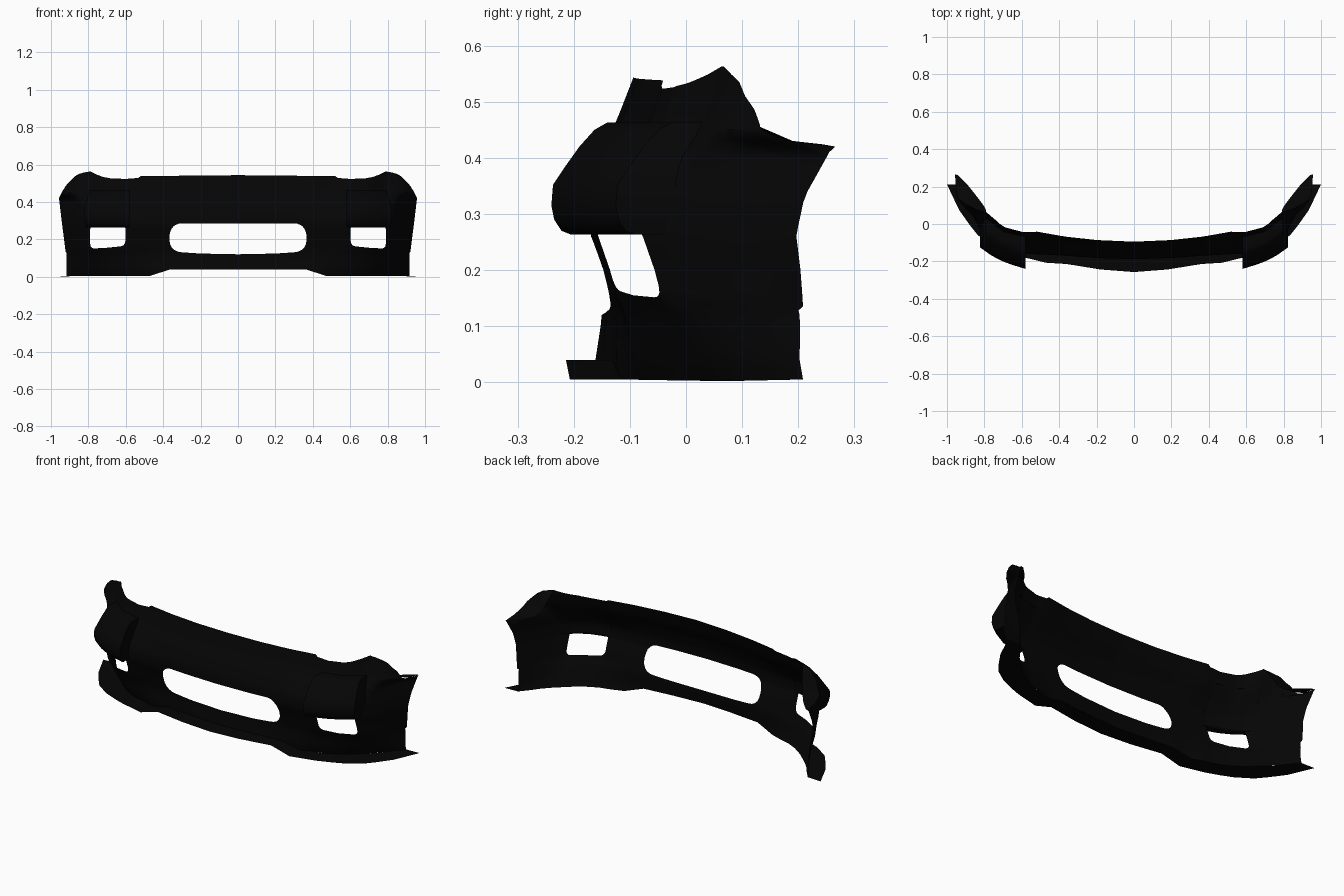
import bpy, bmesh, math
from mathutils import Vector

if "Cube" in bpy.data.objects:
    bpy.data.objects.remove(bpy.data.objects["Cube"])

black = bpy.data.materials.new("satin black")
black.diffuse_color = (0.0016, 0.0016, 0.0016, 1)
black.use_nodes = True
black.node_tree.nodes["Principled BSDF"].inputs["Base Color"].default_value = black.diffuse_color


def lerp(table, v):
    """Piecewise linear lookup in a list of (key, value)."""
    if v <= table[0][0]:
        return table[0][1]
    for (a, fa), (b, fb) in zip(table, table[1:]):
        if v <= b:
            return fa + (fb - fa) * (v - a) / (b - a)
    return table[-1][1]


# Centre profile (z, y) and how far the skin sweeps back (x, dy), low and high
PROFILE = [(0, -.165), (.04, -.165), (.115, -.151), (.15, -.153), (.2, -.166), (.263, -.188),
           (.33, -.188), (.4, -.163), (.463, -.125), (.54, -.095), (.57, -.09)]
SWEEP_LOW = [(0, 0), (.2, .006), (.37, .019), (.6, .03), (.7, .06), (.79, .11), (.83, .17),
             (.87, .245), (.92, .355), (.93, .37), (.95, .405), (.957, .417)]
SWEEP_HIGH = [(0, 0), (.2, .009), (.37, .028), (.52, .055), (.6, .06), (.7, .085), (.79, .155),
              (.85, .172), (.9, .212), (.94, .262), (.952, .295), (.957, .417)]
# Extra tuck of the skin towards its bottom edge
TUCK = [(0, .005), (.36, .02), (.45, .025), (.55, .055), (.666, .078), (.79, .12), (.87, .075),
        (.917, .026)]


def skin_y(x, z):
    start = .3 if x < .8 else .3 + min((x - .8) / .08, 1) * .1
    t = min(max((z - start) / (.45 - start), 0), 1)
    t = t * t * (3 - 2 * t)
    foot = lerp(TUCK, x) * max(0, 1 - z / .15)
    return lerp(PROFILE, z) + (1 - t) * lerp(SWEEP_LOW, x) + t * lerp(SWEEP_HIGH, x) + foot


def finish(name, bm):
    bmesh.ops.remove_doubles(bm, verts=bm.verts, dist=1e-5)
    bmesh.ops.recalc_face_normals(bm, faces=bm.faces)
    me = bpy.data.meshes.new(name)
    bm.to_mesh(me)
    bm.free()
    me.materials.append(black)
    ob = bpy.data.objects.new(name, me)
    bpy.context.collection.objects.link(ob)
    mod = ob.modifiers.new("mirror", 'MIRROR')
    mod.use_clip = True
    mod.merge_threshold = .0005
    bpy.ops.object.select_all(action='DESELECT')
    ob.select_set(True)
    bpy.context.view_layer.objects.active = ob
    bpy.ops.object.shade_smooth_by_angle(angle=math.radians(35))
    return ob


def rounded(pts, r, n=5):
    """Round the corners of a 2D closed loop; r is one radius per corner."""
    out = []
    for i, p in enumerate(pts):
        p = Vector(p)
        if r[i] == 0:
            out.append(p)
            continue
        a = p + (Vector(pts[i - 1]) - p).normalized() * r[i]
        b = p + (Vector(pts[(i + 1) % len(pts)]) - p).normalized() * r[i]
        for k in range(n + 1):
            t = k / n
            out.append(a * (1 - t) ** 2 + p * 2 * t * (1 - t) + b * t * t)
    return out


def strip(bm, rows):
    """Quads between successive rows of points."""
    grid = [[bm.verts.new(p) for p in row] for row in rows]
    for r0, r1 in zip(grid, grid[1:]):
        for i in range(len(r0) - 1):
            bm.faces.new((r0[i], r0[i + 1], r1[i + 1], r1[i]))


# Bumper skin: flat half outline with openings, gridded, then bent into shape
outline = [(0, .04), (.36, .04), (.47, .005), (.917, .005), (.917, .128), (.922, .135),
           (.93, .2), (.943, .3), (.95, .36), (.957, .42), (.952, .43), (.94, .455),
           (.92, .487), (.9, .51), (.875, .535), (.85, .55), (.82, .558), (.79, .563),
           (.76, .548), (.72, .533), (.68, .526), (.6, .523), (.535, .528), (.52, .538), (0, .543),
           (0, .285), (.345, .285), (.368, .23), (.365, .135), (.2, .124), (0, .12)]
radii = [0] * 26 + [.045, .03, .065, 0, 0]
fog = rounded([(.602, .268), (.602, .165), (.7, .155), (.79, .15), (.79, .268)],
              [.012, .03, 0, .025, .012])
bm = bmesh.new()
for loop in (rounded(outline, radii), fog):
    vs = [bm.verts.new((p.x, 0, p.y)) for p in loop]
    for a, b in zip(vs, vs[1:] + vs[:1]):
        bm.edges.new((a, b))
bmesh.ops.triangle_fill(bm, use_beauty=True, edges=bm.edges[:], normal=(0, -1, 0))
cuts = [((i * .03, 0, 0), (1, 0, 0)) for i in range(1, 32)]
cuts += [((.95, 0, 0), (1, 0, 0)), ((.885, 0, 0), (1, 0, 0))]
cuts += [((0, 0, i * .02), (0, 0, 1)) for i in range(1, 29)]
cuts += [((0, 0, .41 + i * .02), (0, 0, 1)) for i in range(3)]
for co, no in cuts:
    bmesh.ops.bisect_plane(bm, geom=bm.verts[:] + bm.edges[:] + bm.faces[:], dist=1e-5,
                           plane_co=co, plane_no=no)
for v in bm.verts:
    v.co.y = skin_y(v.co.x, v.co.z)
finish("bumper_skin", bm)

# Shoulder flange folding inward where the fender meets (x, z, inner x, y)
edge = [(.79, .563, .79, .067), (.85, .55, .793, .08), (.9, .51, .805, .1),
        (.94, .455, .827, .13), (.952, .43, .845, .153), (.955, .424, .89, .21),
        (.957, .42, .94, .26)]
bm = bmesh.new()
strip(bm, [[(x, skin_y(x, z), z), ((x + xi) / 2, (skin_y(x, z) + y) / 2, z), (xi, y, z)]
           for x, z, xi, y in edge])
finish("fender_flange", bm)

# Hooded scoop above each fog opening, its ends closed against the skin
hood = [(-.065, .463), (-.1, .463), (-.14, .463), (-.163, .45), (-.19, .42), (-.215, .385),
        (-.237, .352), (-.24, .315), (-.235, .29), (-.222, .27), (-.205, .263), (-.14, .263)]
rows = []
for k, s in ((0, 0), (.3, .022), (.52, .042), (.76, .073), (1, .115)):
    row = []
    for y, z in hood:
        x = .58 + k * lerp([(.26, .235), (.34, .247), (.463, .215)], z)
        row.append((x, min(y + s, skin_y(x, z)), z))
    rows.append(row)
bm = bmesh.new()
strip(bm, rows)
for row in (rows[0], rows[-1]):
    strip(bm, [[p, (p[0], max(p[1], skin_y(p[0], p[2])), p[2])] for p in row[2:11]])
finish("fog_scoop", bm)

# Thin splitter lip: inner x, outer x, outer y, height
lip = [(0, 0, -.257, .04), (.18, .18, -.243, .04), (.36, .36, -.214, .04), (.47, .47, -.207, .005),
       (.54, .54, -.19, .005), (.6, .61, -.173, .005), (.66, .68, -.148, .005),
       (.72, .75, -.118, .005), (.79, .835, -.06, .004), (.83, .88, -.003, .003),
       (.87, .935, .075, .002), (.917, 1.0, .212, .005)]
bm = bmesh.new()
for k in (0,):
    strip(bm, [[(xi, skin_y(xi, h), h), (xo, yo, z)] for xi, xo, yo, z in lip
               for h in [.04 if xi < .4 else .005]])
finish("splitter_lip", bm)
